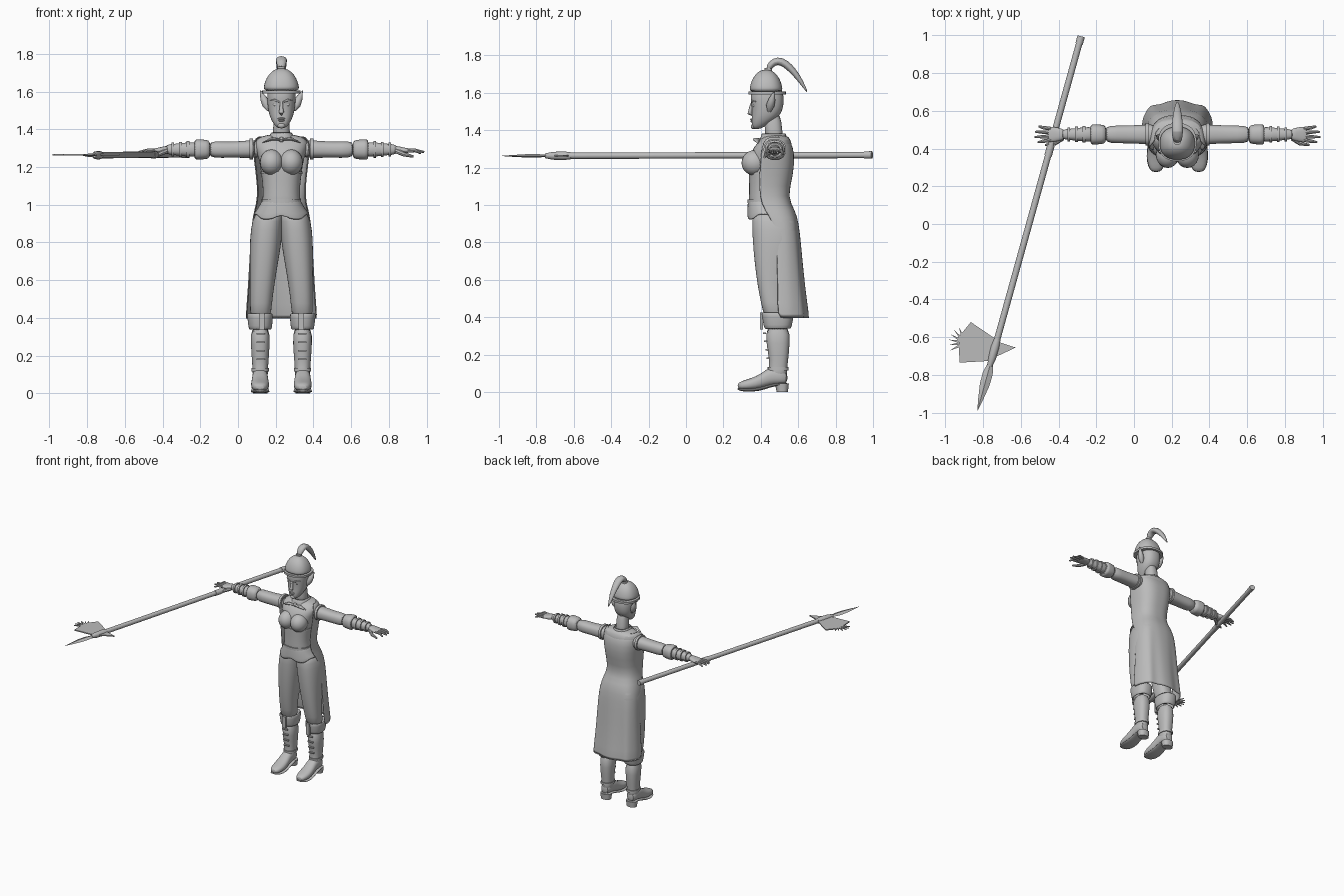
import bpy, bmesh, math
from mathutils import Vector

if "Cube" in bpy.data.objects:
    bpy.data.objects.remove(bpy.data.objects["Cube"])

clay = bpy.data.materials.new("plain grey")
clay.use_nodes = True
GREY = (.5, .5, .5, 1)
clay.diffuse_color = GREY
clay.node_tree.nodes["Principled BSDF"].inputs["Base Color"].default_value = GREY

BODY_X = .23
SIDES = {"left": 1, "right": -1}


def finish(name, bm, angle=40, subdivide=0, thickness=0):
    """Turn a bmesh into a finished, shaded object."""
    bmesh.ops.recalc_face_normals(bm, faces=bm.faces)
    mesh = bpy.data.meshes.new(name)
    bm.to_mesh(mesh)
    bm.free()
    obj = bpy.data.objects.new(name, mesh)
    bpy.context.collection.objects.link(obj)
    mesh.materials.append(clay)
    if thickness:
        obj.modifiers.new("thickness", "SOLIDIFY").thickness = thickness
    if subdivide:
        obj.modifiers.new("rounding", "SUBSURF").levels = subdivide
        obj.modifiers["rounding"].render_levels = subdivide
    bpy.ops.object.select_all(action="DESELECT")
    obj.select_set(True)
    bpy.context.view_layer.objects.active = obj
    bpy.ops.object.shade_smooth_by_angle(angle=math.radians(angle))
    return obj


def skin(name, rows, closed=True, caps=True, **options):
    """Bridge rows of points into one surface."""
    bm = bmesh.new()
    grid = [[bm.verts.new(p) for p in row] for row in rows]
    for low, high in zip(grid, grid[1:]):
        count = len(low)
        for i in range(count if closed else count - 1):
            j = (i + 1) % count
            bm.faces.new((low[i], low[j], high[j], high[i]))
    if closed and caps:
        bm.faces.new(grid[0])
        bm.faces.new(grid[-1])
    return finish(name, bm, **options)


def power(value, p):
    return math.copysign(abs(value) ** p, value)


def ring(axis, pos, centre, half, low, high, sides=24, square=.85):
    """Rounded section across an axis: centre and half span, then low and high."""
    points = []
    for i in range(sides):
        a = math.tau * i / sides
        u = centre + half * power(math.cos(a), square)
        v = (low + high) / 2 + (high - low) / 2 * power(math.sin(a), square)
        x, y, z = {"z": (u, v, pos), "y": (u, pos, v), "x": (pos, u, v)}[axis]
        points.append((x + BODY_X, y, z))
    return points


def loft(name, sections, axis="z", caps=True, subdivide=1, **options):
    return skin(name, [ring(axis, *s) for s in sections], caps=caps,
                subdivide=subdivide, **options)


def tube(name, points, radii, sides=12, flat=1, **options):
    """Round or flattened tube along a path, in world space."""
    points = [Vector(p) for p in points]
    rows = []
    for i, (p, r) in enumerate(zip(points, radii)):
        along = (points[min(i + 1, len(points) - 1)] - points[max(i - 1, 0)]).normalized()
        side = along.cross((0, 0, 1) if abs(along.z) < .9 else (1, 0, 0)).normalized()
        up = side.cross(along)
        turns = [math.tau * k / sides for k in range(sides)]
        rows.append([p + side * r * math.cos(a) + up * r * flat * math.sin(a) for a in turns])
    return skin(name, rows, **options)


def ball(name, centre, size):
    bm = bmesh.new()
    bmesh.ops.create_uvsphere(bm, u_segments=20, v_segments=12, radius=1)
    bmesh.ops.scale(bm, vec=size, verts=bm.verts)
    bmesh.ops.translate(bm, vec=(centre[0] + BODY_X, centre[1], centre[2]), verts=bm.verts)
    return finish(name, bm)


def box(name, centre, size):
    bm = bmesh.new()
    bmesh.ops.create_cube(bm, size=1)
    bmesh.ops.scale(bm, vec=size, verts=bm.verts)
    bmesh.ops.translate(bm, vec=(centre[0] + BODY_X, centre[1], centre[2]), verts=bm.verts)
    return finish(name, bm)


def band(name, axis, pos, width, centre, half, low, high):
    """Raised strap wrapped round a limb or the body."""
    loft(name, [(axis_pos, centre, half, low, high)
                for axis_pos in (pos - width / 2, pos + width / 2)], axis, subdivide=0)


# Torso, waist and bust
loft("torso", [(.95, 0, .12, .34, .56), (1.02, 0, .1, .335, .53), (1.08, 0, .097, .338, .52),
               (1.17, 0, .108, .335, .55), (1.25, 0, .12, .335, .57), (1.31, 0, .145, .36, .57),
               (1.35, 0, .14, .4, .56), (1.375, 0, .07, .42, .54)])
band("corset_edge", "z", 1.17, .012, 0, .111, .331, .553)
band("waist_belt", "z", 1.02, .02, 0, .105, .33, .535)
for name, s in SIDES.items():
    ball(name + "_bust", (s * .052, .367, 1.225), (.062, .07, .068))

# Jacket skirt with a notched hem
skirt = loft("jacket_skirt", [(1.03, 0, .1, .33, .53), (.98, 0, .125, .328, .55),
                              (.92, 0, .15, .325, .58)], caps=False, thickness=.006)
for v in skirt.data.vertices:
    offset = abs(v.co.x - BODY_X)
    if v.co.z < .95 and (offset > .125 or offset < .02 and v.co.y < .4):
        v.co.z += .03

# Long cape, open at the front
CAPE = [(1.365, .12, .44, .53), (1.34, .152, .41, .56), (1.28, .152, .4, .582),
        (1.16, .135, .39, .575), (1.04, .125, .39, .54), (.97, .145, .42, .585),
        (.9, .158, .47, .602), (.8, .165, .485, .612), (.55, .178, .488, .632), (.39, .192, .487, .655)]
rows = []
for z, half, front, back in CAPE:
    row = []
    fold = .012 * max(0, 1 - z)
    for i in range(33):
        a = math.pi * i / 32
        y = front + (back - front) * power(math.sin(a), .65) + fold * math.cos(8 * a) * math.sin(a)
        row.append((BODY_X + half * power(math.cos(a), .75), y, z))
    rows.append(row)
skin("cape", rows, closed=False, thickness=.008, subdivide=1, angle=60)

# Neck, collar and scarf
loft("neck", [(1.34, 0, .055, .42, .53), (1.39, 0, .042, .425, .512), (1.5, 0, .043, .41, .51)])
loft("collar", [(1.325, 0, .085, .39, .545), (1.35, 0, .07, .395, .54), (1.385, 0, .056, .405, .535)],
     caps=False, thickness=.008)
ball("scarf_knot", (0, .39, 1.345), (.016, .014, .014))
for name, s in SIDES.items():
    tube(name + "_scarf_end", [(BODY_X, .385, 1.345), (BODY_X + s * .05, .375, 1.35),
                               (BODY_X + s * .1, .385, 1.33)], [.008, .018, .004], flat=.5)

# Head and face
loft("head", [(1.405, 0, .018, .36, .395), (1.42, 0, .036, .353, .42), (1.45, 0, .054, .35, .47),
              (1.48, 0, .066, .352, .505), (1.52, 0, .073, .352, .52), (1.56, 0, .076, .346, .524),
              (1.6, 0, .076, .344, .52), (1.65, 0, .06, .37, .5)])
tube("nose", [(BODY_X, .352, 1.545), (BODY_X, .345, 1.51), (BODY_X, .342, 1.49), (BODY_X, .356, 1.478)],
     [.007, .01, .014, .006])
ball("upper_lip", (0, .352, 1.457), (.02, .009, .005))
ball("lower_lip", (0, .353, 1.447), (.017, .009, .006))
ball("chin", (0, .361, 1.42), (.02, .014, .015))
for name, s in SIDES.items():
    ball(name + "_eye", (s * .03, .364, 1.53), (.015, .009, .008))
    tube(name + "_brow", [(BODY_X + s * x, y, z) for x, y, z in
                          ((.01, .35, 1.545), (.035, .353, 1.555), (.058, .372, 1.552))],
         [.004, .006, .003])
    tube(name + "_ear", [(BODY_X + s * x, y, z) for x, y, z in
                         ((.066, .445, 1.5), (.08, .45, 1.53), (.095, .46, 1.565), (.112, .47, 1.605))],
         [.01, .022, .018, .002])

# Helmet and curved plume
dome = [(math.cos(a), math.sin(a)) for a in (math.pi / 2 * i / 8 for i in range(8))]
loft("helmet", [(1.6 + .125 * h, 0, .096 * w, .428 - .09 * w, .428 + .09 * w) for w, h in dome])
band("helmet_brim", "z", 1.598, .016, 0, .102, .333, .535)
band("helmet_top_ring", "z", 1.722, .02, 0, .02, .42, .46)
tube("plume", [(BODY_X, y, z) for y, z in ((.438, 1.72), (.455, 1.755), (.49, 1.773), (.53, 1.758),
                                         (.575, 1.715), (.615, 1.66), (.65, 1.6))],
     [.02, .028, .031, .03, .025, .017, .004], flat=.75, subdivide=1)

for name, s in SIDES.items():
    # Trouser leg
    loft(name + "_trouser_leg",
         [(z, s * c, half, low, high) for z, c, half, low, high in
          ((.97, .06, .07, .36, .56), (.92, .073, .083, .352, .59), (.82, .082, .086, .355, .6),
           (.7, .092, .076, .365, .565), (.57, .102, .064, .382, .53), (.48, .108, .058, .4, .525),
           (.38, .112, .056, .42, .55))])
    # Boot shaft, turned cuff and straps
    loft(name + "_boot_shaft",
         [(z, s * .112, half, low, high) for z, half, low, high in
          ((.06, .04, .44, .54), (.11, .04, .44, .54), (.16, .043, .448, .545),
           (.26, .051, .428, .556), (.36, .051, .425, .555))])
    loft(name + "_boot_cuff", [(.335, s * .112, .061, .418, .562), (.38, s * .112, .066, .41, .572),
                               (.425, s * .114, .07, .403, .578)], caps=False, thickness=.012, angle=30)
    box(name + "_cuff_buckle", (s * .105, .403, .38), (.03, .016, .09))
    for i in range(4):
        z = .18 + .045 * i
        box(f"{name}_boot_lace_{i}", (s * .11, .438 - .006 * i, z), (.045, .016, .008))
    band(name + "_ankle_strap", "z", .125, .018, s * .112, .046, .437, .549)
    # Foot, sole and heel
    loft(name + "_foot",
         [(y, s * .113, half, low, high) for y, half, low, high in
          ((.276, .02, .02, .045), (.295, .038, .012, .058), (.345, .05, .01, .072),
           (.4, .046, .016, .095), (.445, .041, .035, .135), (.5, .042, .04, .13), (.545, .032, .04, .11))],
         "y")
    loft(name + "_sole",
         [(y, s * .113, half, low, high) for y, half, low, high in
          ((.274, .02, .012, .022), (.3, .044, .002, .018), (.36, .053, 0, .016),
           (.42, .044, .012, .03), (.48, .043, .035, .05), (.55, .04, .035, .05))], "y")
    loft(name + "_heel", [(0, s * .113, .038, .485, .545), (.045, s * .113, .043, .475, .55)], subdivide=0)

    # Sleeve, forearm and bands
    loft(name + "_sleeve",
         [(s * x, .475, half, low, high) for x, half, low, high in
          ((.1, .055, 1.25, 1.345), (.17, .052, 1.247, 1.342), (.24, .048, 1.25, 1.335),
           (.32, .047, 1.248, 1.335), (.39, .045, 1.25, 1.338))], "x")
    loft(name + "_sleeve_cuff",
         [(s * x, .475, half, 1.293 - half, 1.293 + half) for x, half in
          ((.375, .046), (.4, .052), (.44, .054), (.465, .057))], "x", thickness=.008)
    loft(name + "_forearm",
         [(s * x, .475, half, 1.293 - half, 1.293 + half) for x, half in
          ((.43, .042), (.5, .038), (.56, .03), (.62, .027))], "x")
    for i, radius in enumerate((.044, .041, .037)):
        band(f"{name}_arm_band_{i}", "x", s * (.495 + .04 * i), .014, .475, radius,
             1.293 - radius, 1.293 + radius)
    band(name + "_armhole_trim", "x", s * .16, .018, .475, .06, 1.24, 1.352)
    # Hand with spread fingers and a thumb
    loft(name + "_palm",
         [(s * x, .475, half, low, high) for x, half, low, high in
          ((.595, .026, 1.275, 1.315), (.63, .036, 1.272, 1.308), (.665, .041, 1.274, 1.3),
           (.69, .036, 1.278, 1.296))], "x")
    for i, reach in enumerate((.74, .757, .755, .735)):
        k = i - 1.5
        tube(f"{name}_finger_{i}", [(BODY_X + s * .67, .475 + k * .02, 1.287),
                                    (BODY_X + s * .71, .475 + k * .024, 1.288),
                                    (BODY_X + s * reach, .475 + k * .028, 1.283 - .006 * abs(k))],
             [.01, .0095, .005], sides=8)
    tube(name + "_thumb", [(BODY_X + s * .61, .455, 1.285), (BODY_X + s * .65, .428, 1.268),
                           (BODY_X + s * .7, .418, 1.255)], [.014, .012, .006], sides=8)

# Polearm, laid out between its butt and its tip
BUTT, TIP = Vector((-.28, .995, 1.267)), Vector((-.83, -.99, 1.262))


def shaft_piece(name, stations, **options):
    tube(name, [BUTT.lerp(TIP, t) for t, r in stations], [r for t, r in stations], **options)


shaft_piece("pole", [(0, .017), (.85, .017)])
shaft_piece("butt_cap", [(0, .02), (.02, .02)])
shaft_piece("grip_ring", [(.29, .02), (.32, .02)])
shaft_piece("socket", [(.81, .018), (.83, .023), (.86, .021), (.88, .013)])
shaft_piece("spear_head", [(.87, .012), (.9, .027), (.93, .026), (.97, .013), (1, .001)],
            sides=4, flat=.35, angle=10)


def plate(name, outline):
    """Thin flat blade piece."""
    rows = [[(x, y, 1.264 + h) for x, y in outline] for h in (-.004, .004)]
    skin(name, rows, angle=20)


plate("axe_blade", [(-.865, -.52), (-.93, -.6), (-.925, -.735), (-.75, -.725), (-.725, -.615)])
plate("back_spike", [(-.735, -.62), (-.745, -.71), (-.627, -.655)])
for i in range(6):
    a = math.radians(112 + 19 * i)
    out = Vector((math.cos(a), math.sin(a)))
    across = Vector((-out.y, out.x)) * .007
    root = Vector((-.895, -.63)) + out * .035
    plate(f"axe_spike_{i}", [root + across, root - across, root + out * .055])
